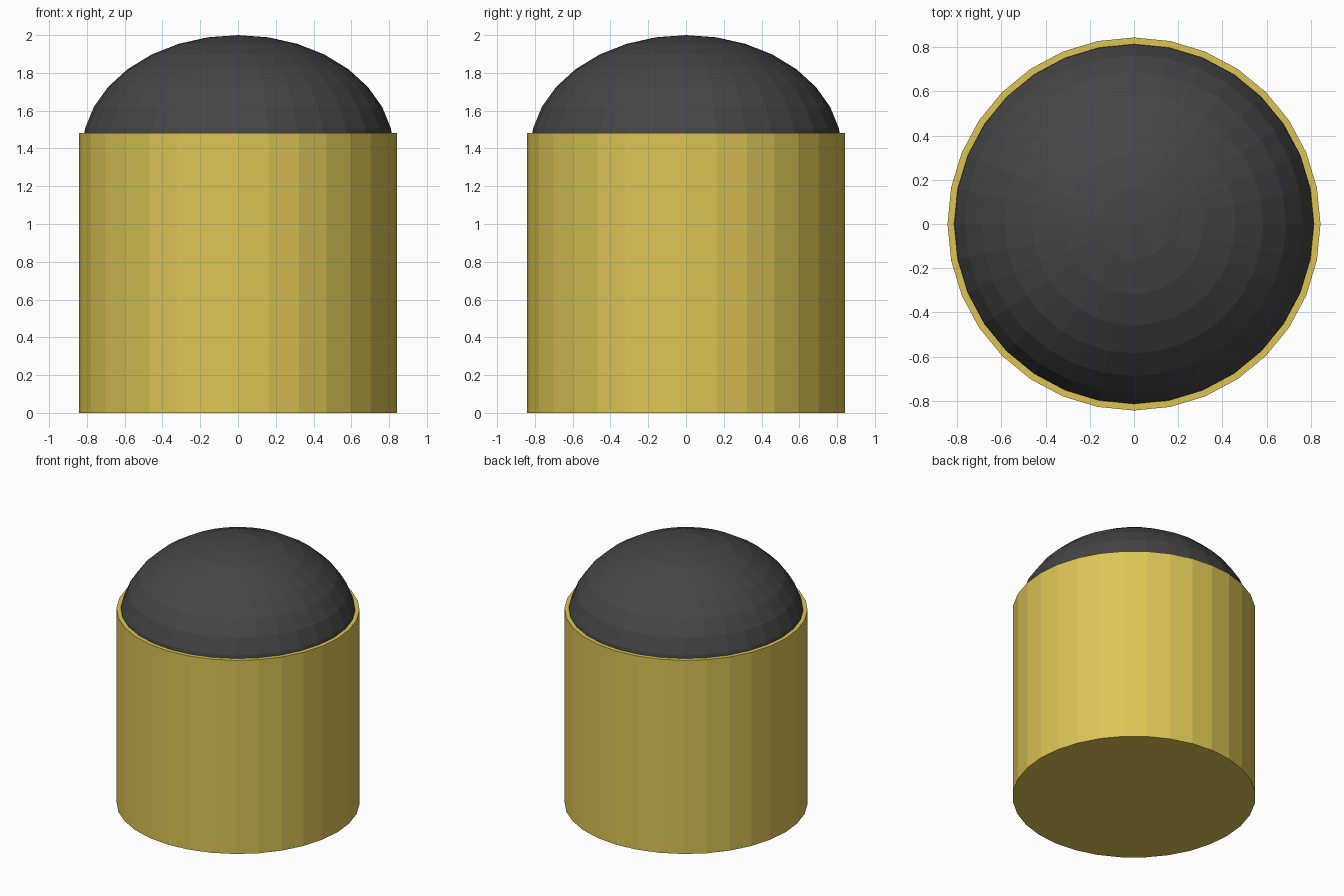
import bpy

if "Cube" in bpy.data.objects:
    bpy.data.objects.remove(bpy.data.objects["Cube"])

BODY_R, BODY_H = 0.843, 1.482
DOME_R, DOME_HALF_H, TOP = 0.826, 0.615, 2.0


def finish(name, color):
    obj = bpy.context.object
    obj.name = name
    mat = bpy.data.materials.new(name + "_paint")
    mat.diffuse_color = (*color, 1)
    mat.use_nodes = True
    mat.node_tree.nodes["Principled BSDF"].inputs["Base Color"].default_value = mat.diffuse_color
    obj.data.materials.append(mat)
    return obj


# Cylindrical body with a flat rim and base
bpy.ops.mesh.primitive_cylinder_add(vertices=32, radius=BODY_R, depth=BODY_H,
                                    location=(0, 0, BODY_H / 2))
finish("body", (0.72, 0.56, 0.09))

# Flattened sphere seated in the body, its upper part showing as the dome
bpy.ops.mesh.primitive_uv_sphere_add(segments=32, ring_count=16, radius=1,
                                     location=(0, 0, TOP - DOME_HALF_H))
bpy.context.object.scale = (DOME_R, DOME_R, DOME_HALF_H)
finish("dome", (0.06, 0.06, 0.06))
